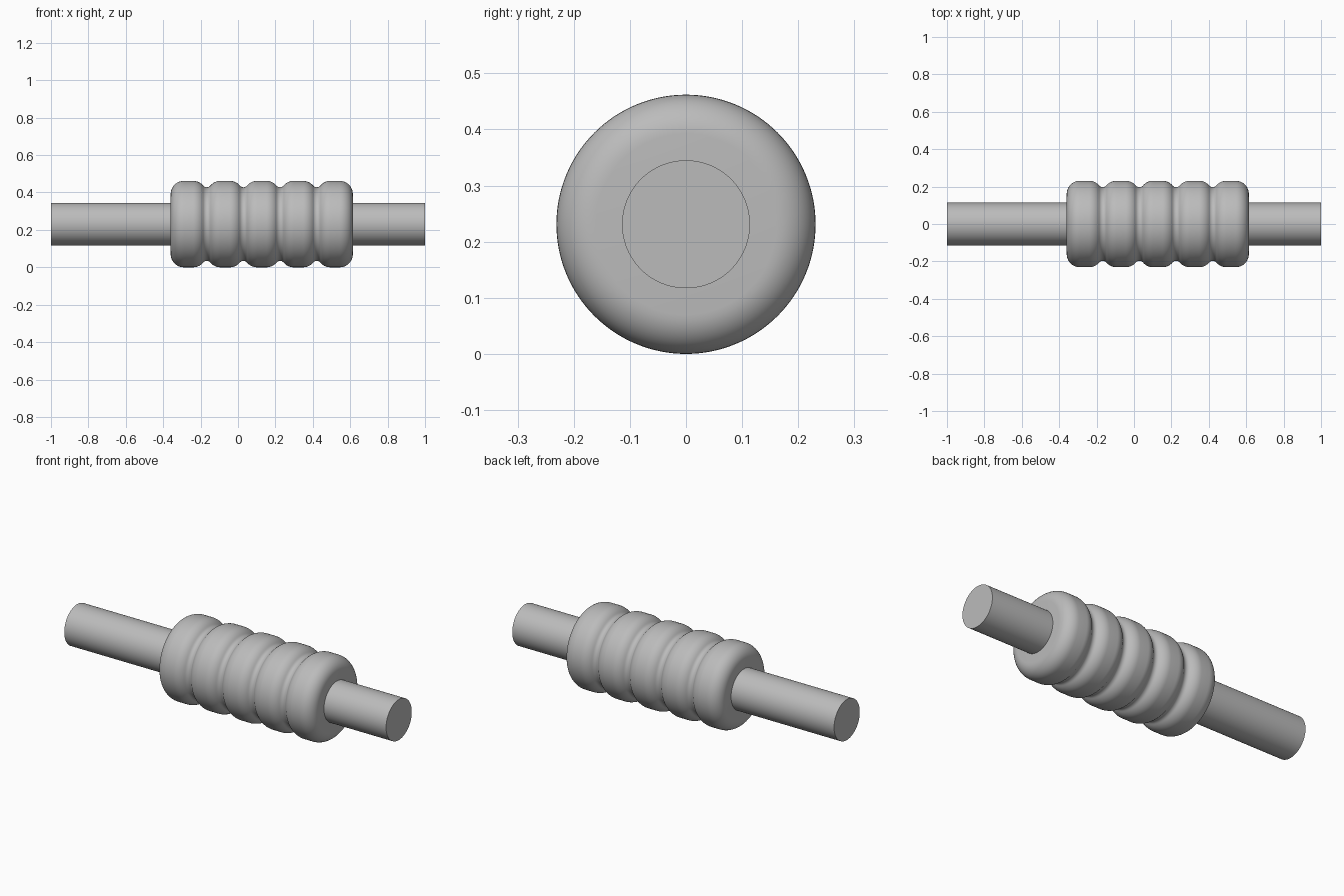
import bpy, bmesh, math
from mathutils import Matrix, Vector

cube = bpy.data.objects.get("Cube")
if cube:
    bpy.data.objects.remove(cube, do_unlink=True)

AXIS_Z = 0.231
ROD_RADIUS = 0.114
RIB_RADIUS = 0.231
RIBS = 5
PITCH = 0.196
SLEEVE_CENTRE = 0.127
FLAT = 0.025      # half width of the flat crest of a rib
ROUND = 0.07      # convex rounding of a rib
GROOVE = 0.025    # concave rounding between ribs

grey = bpy.data.materials.new("plain_grey")
grey.use_nodes = True
colour = (0.5, 0.5, 0.5, 1)
grey.diffuse_color = colour
grey.node_tree.nodes["Principled BSDF"].inputs["Base Color"].default_value = colour


def lathe(name, profile, segments=128):
    """Turn (x, radius) points about the x axis; the ends are closed by radius 0."""
    bm = bmesh.new()
    verts = [bm.verts.new((x, 0, r)) for x, r in profile]
    edges = [bm.edges.new(pair) for pair in zip(verts, verts[1:])]
    bmesh.ops.spin(bm, geom=verts + edges, cent=(0, 0, 0), axis=(1, 0, 0),
                   angle=math.tau, steps=segments, use_duplicate=False)
    bmesh.ops.remove_doubles(bm, verts=bm.verts, dist=1e-5)
    bmesh.ops.recalc_face_normals(bm, faces=bm.faces)
    mesh = bpy.data.meshes.new(name)
    bm.to_mesh(mesh)
    bm.free()
    obj = bpy.data.objects.new(name, mesh)
    obj.location.z = AXIS_Z
    mesh.materials.append(grey)
    bpy.context.collection.objects.link(obj)
    bpy.ops.object.select_all(action="DESELECT")
    obj.select_set(True)
    bpy.context.view_layer.objects.active = obj
    bpy.ops.object.shade_smooth_by_angle(angle=math.radians(35))
    return obj


def arc(cx, cr, radius, start, end, steps=10):
    return [(cx + radius * math.cos(a), cr + radius * math.sin(a))
            for a in (start + (end - start) * i / steps for i in range(steps + 1))]


# Straight rod through the sleeve
lathe("rod", [(-1, 0), (-1, ROD_RADIUS), (1, ROD_RADIUS), (1, 0)])

# Ribbed sleeve: crest arcs joined tangentially by groove arcs
crest_r = RIB_RADIUS - ROUND
run = PITCH / 2 - FLAT
tangent = math.acos(run / (ROUND + GROOVE))
groove_r = crest_r + (ROUND + GROOVE) * math.sin(tangent)
first = SLEEVE_CENTRE - PITCH * (RIBS - 1) / 2
last = first + PITCH * (RIBS - 1)
profile = [(first - FLAT - ROUND, 0)]
for i in range(RIBS):
    x = first + i * PITCH
    left = math.pi if i == 0 else math.pi - tangent
    right = 0 if i == RIBS - 1 else tangent
    profile += arc(x - FLAT, crest_r, ROUND, left, math.pi / 2)
    profile += arc(x + FLAT, crest_r, ROUND, math.pi / 2, right)
    if i < RIBS - 1:
        profile += arc(x + PITCH / 2, groove_r, GROOVE,
                       math.pi + tangent, math.tau - tangent)[1:-1]
profile.append((last + FLAT + ROUND, 0))
lathe("ribbed_sleeve", profile)
